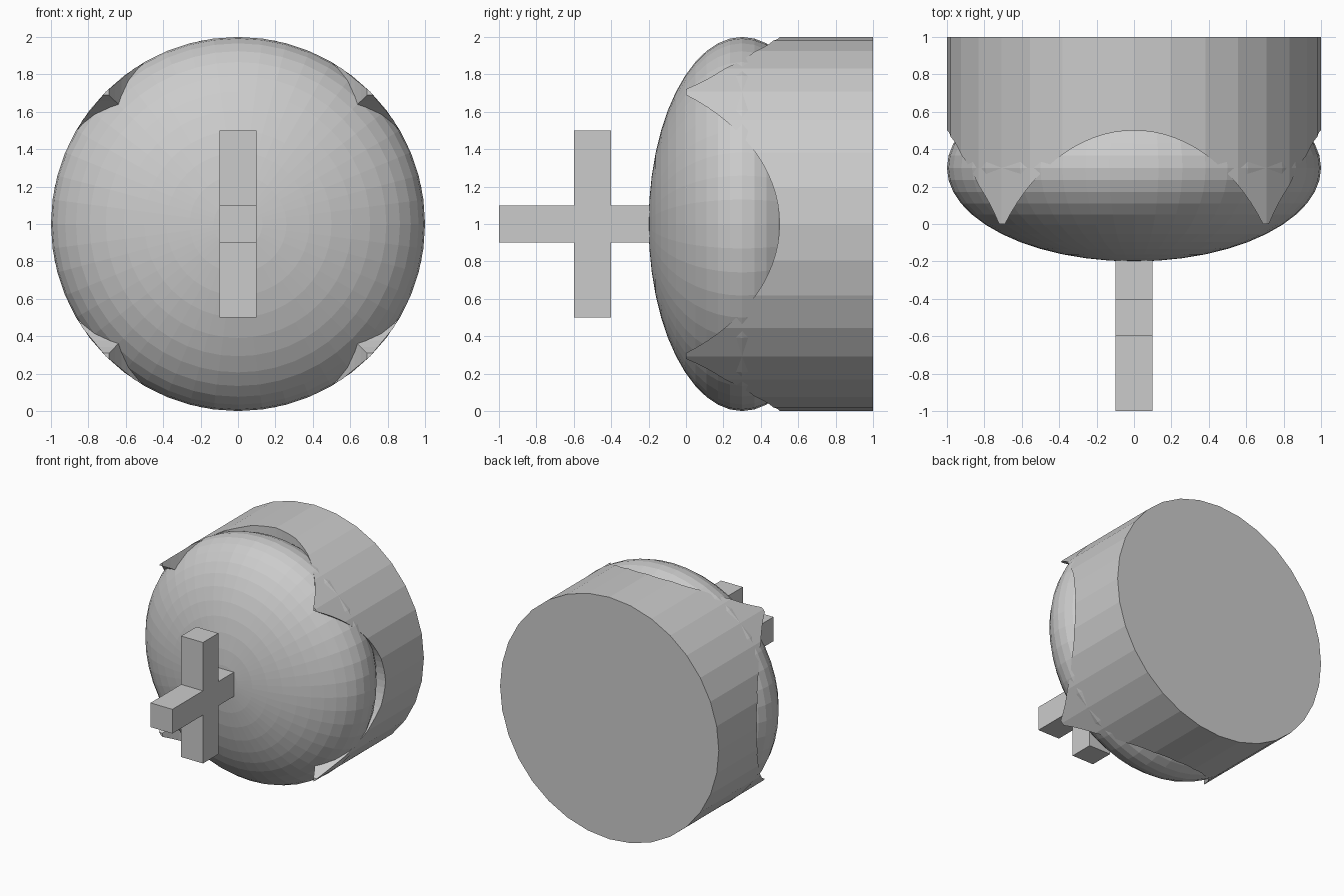
import bpy
from math import cos, sin, asin, pi
from mathutils import Matrix

if "Cube" in bpy.data.objects:
    bpy.data.objects.remove(bpy.data.objects["Cube"])


def box(name, x, y, z):
    """Box from (min, max) ranges."""
    mid = [(r[0] + r[1]) / 2 for r in (x, y, z)]
    bpy.ops.mesh.primitive_cube_add(size=1, location=mid)
    ob = bpy.context.object
    ob.name = name
    ob.data.transform(Matrix.Diagonal([r[1] - r[0] for r in (x, y, z)] + [1]))
    return ob


def arch_cutter(name, along_x):
    """Arched prism that hollows the drum front straight through."""
    a, b, c, n = 0.85, 1.202, -0.702, 32
    t0 = asin(0.72 / a)
    pts = [(a * sin(t), c + b * cos(t)) for t in (t0 * (2 * i / n - 1) for i in range(n + 1))]
    pts = [(pts[0][0], -0.3)] + pts + [(pts[-1][0], -0.3)]
    k = len(pts)
    verts = []
    for d in (-1.5, 1.5):
        verts += [(d, y, 1 + w) if along_x else (w, y, 1 + d) for w, y in pts]
    faces = [tuple(range(k))[::-1], tuple(range(k, 2 * k))]
    faces += [(i, (i + 1) % k, k + (i + 1) % k, k + i) for i in range(k)]
    if not along_x:
        faces = [f[::-1] for f in faces]
    me = bpy.data.meshes.new(name)
    me.from_pydata(verts, [], faces)
    import bmesh
    bm = bmesh.new()
    bm.from_mesh(me)
    bmesh.ops.recalc_face_normals(bm, faces=bm.faces)
    bm.to_mesh(me)
    bm.free()
    ob = bpy.data.objects.new(name, me)
    bpy.context.collection.objects.link(ob)
    ob.hide_render = True
    ob.display_type = 'WIRE'
    return ob


# Drum lying along y, with four arches cut into its front edge
bpy.ops.mesh.primitive_cylinder_add(vertices=32, radius=1, depth=1,
                                    location=(0, 0.5, 1), rotation=(pi / 2, 0, 0))
drum = bpy.context.object
drum.name = "drum"
for along_x in (True, False):
    mod = drum.modifiers.new("arches", 'BOOLEAN')
    mod.operation = 'DIFFERENCE'
    mod.solver = 'EXACT'
    mod.object = arch_cutter("arch_cutter", along_x)

# Flattened dome with its poles along y
bpy.ops.mesh.primitive_uv_sphere_add(segments=48, ring_count=24, radius=1,
                                     location=(0, 0.3, 1), rotation=(pi / 2, 0, 0))
dome = bpy.context.object
dome.name = "dome"
dome.scale = (1, 1, 0.5)

# Cross on the dome tip
box("cross_post", (-0.1, 0.1), (-1, -0.1), (0.9, 1.1))
box("cross_bar", (-0.1, 0.1), (-0.6, -0.4), (0.5, 1.5))
